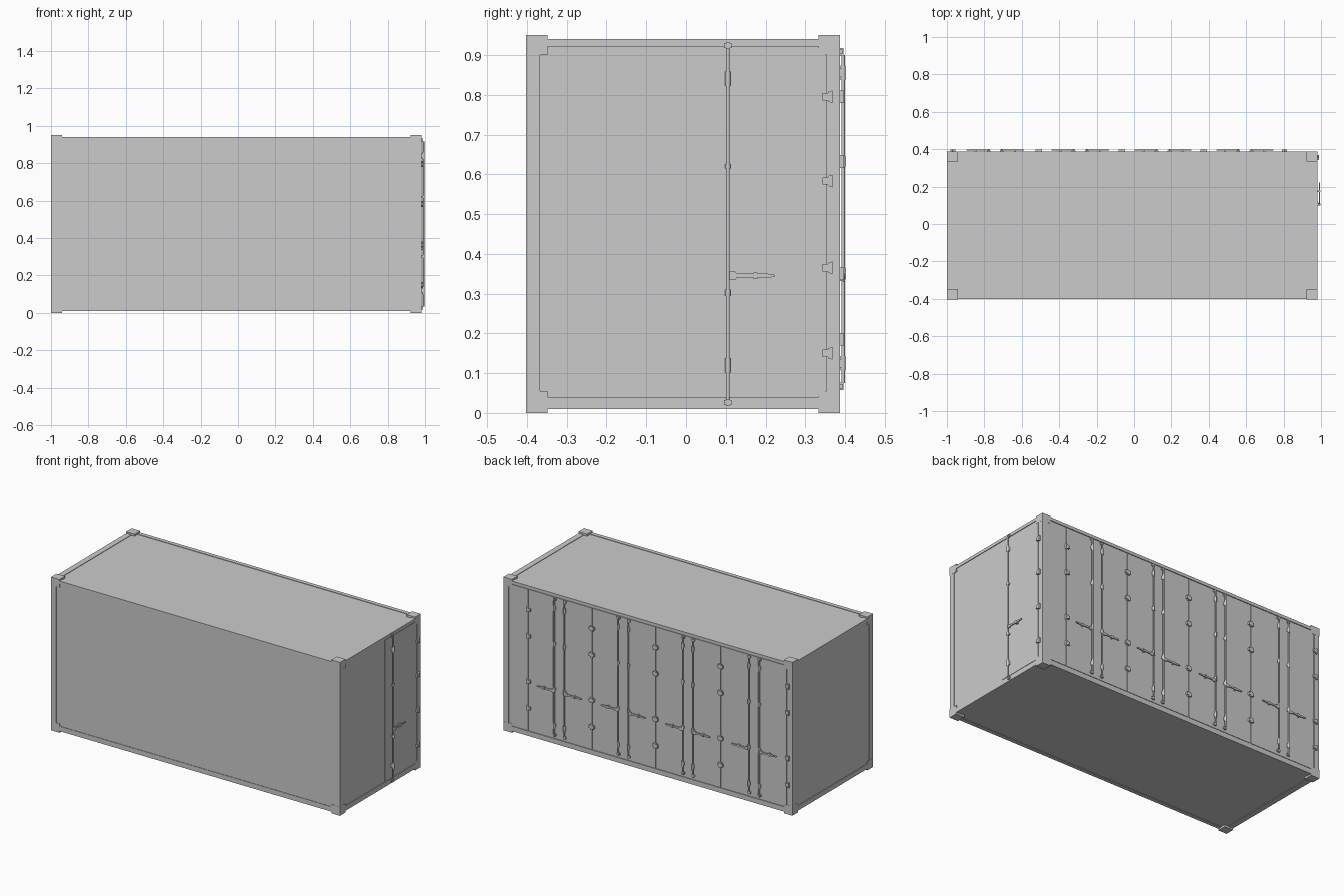
import bpy, bmesh, math
from mathutils import Matrix, Vector

if "Cube" in bpy.data.objects:
    bpy.data.objects.remove(bpy.data.objects["Cube"])

# Overall limits of the frame
X0, X1, Y0, Y1, Z0, Z1 = -1.0, 0.98, -0.402, 0.387, 0.01, 0.94


def add_box(bm, lo, hi, m=Matrix()):
    c = [(a + b) / 2 for a, b in zip(lo, hi)]
    s = [b - a for a, b in zip(lo, hi)]
    bmesh.ops.create_cube(bm, size=1, matrix=m @ Matrix.Translation(c) @ Matrix.Diagonal((*s, 1)))


def add_cyl(bm, u, n, z0, z1, r, m, sides=12):
    bmesh.ops.create_cone(bm, cap_ends=True, segments=sides, radius1=r, radius2=r, depth=z1 - z0,
                          matrix=m @ Matrix.Translation((u, n, (z0 + z1) / 2)))


def add_plate(bm, pts, n0, n1, m):
    # extrude a (u, z) outline away from a wall
    a = [bm.verts.new(m @ Vector((u, n0, z))) for u, z in pts]
    b = [bm.verts.new(m @ Vector((u, n1, z))) for u, z in pts]
    bm.faces.new(a)
    bm.faces.new(b[::-1])
    for i in range(len(pts)):
        j = (i + 1) % len(pts)
        bm.faces.new((a[j], a[i], b[i], b[j]))


def finish(name, bm, smooth=False):
    bmesh.ops.recalc_face_normals(bm, faces=bm.faces)
    me = bpy.data.meshes.new(name)
    bm.to_mesh(me)
    bm.free()
    ob = bpy.data.objects.new(name, me)
    bpy.context.collection.objects.link(ob)
    if smooth:
        bpy.context.view_layer.objects.active = ob
        ob.select_set(True)
        bpy.ops.object.shade_smooth_by_angle(angle=math.radians(40))
        ob.select_set(False)
    return ob


# Wall frames: u runs along the wall, n points out, z up
BACK = Matrix.Translation((0, Y1, 0))
RIGHT = Matrix(((0, 1, 0, X1), (1, 0, 0, 0), (0, 0, 1, 0), (0, 0, 0, 1)))

# Slightly recessed wall, roof and floor panels
bm = bmesh.new()
add_box(bm, (X0 + .003, Y0 + .003, Z0 + .003), (X1 - .004, Y1 - .005, Z1 - .003))
finish("container_walls", bm)

# Rails along every edge and upright corner posts
bm = bmesh.new()
for z0, z1 in ((Z0, .04), (.921, Z1)):
    for y0, y1 in ((Y0, Y0 + .025), (Y1 - .025, Y1)):
        add_box(bm, (X0 + .02, y0, z0), (X1 - .02, y1, z1))
    for x0, x1 in ((X0, X0 + .035), (X1 - .035, X1)):
        add_box(bm, (x0, Y0 + .02, z0), (x1, Y1 - .02, z1))
finish("edge_rails", bm)

bm = bmesh.new()
for x0, x1 in ((X0, X0 + .035), (X1 - .035, X1)):
    for y0, y1 in ((Y0, Y0 + .035), (Y1 - .034, Y1)):
        add_box(bm, (x0, y0, .02), (x1, y1, .93))
finish("corner_posts", bm)

# Corner castings, standing just proud of roof and floor
bm = bmesh.new()
for x0, x1 in ((X0 - .0005, X0 + .058), (X1 - .058, X1 + .0005)):
    for y0, y1 in ((Y0 - .0005, Y0 + .054), (Y1 - .054, Y1 + .0005)):
        add_box(bm, (x0, y0, 0), (x1, y1, .055))
        add_box(bm, (x0, y0, .9), (x1, y1, .95))
finish("corner_castings", bm)

# Four folding back doors, their fixed side panel, and the small end door
edges = [.945, .81, .372, -.065, -.51, -.962]
for i in range(5):
    bm = bmesh.new()
    add_box(bm, (edges[i + 1] + .003, -.02, .043), (edges[i] - .003, -.001, .918), BACK)
    finish("back_door_%d" % i if i else "back_fixed_panel", bm)
bm = bmesh.new()
add_box(bm, (.04, -.02, .043), (.349, -.001, .918), RIGHT)
finish("end_door", bm)

# Hinges: narrow leaf on the door flaring to a wider knuckle
OUTLINE = [(-.017, -.009), (-.004, -.009), (-.001, -.013), (.009, -.016),
           (.009, .016), (-.001, .013), (-.004, .009), (-.017, .009)]


def hinges(bm, m, u, levels, flip=1, depth=.01):
    for z in levels:
        add_plate(bm, [(u + flip * a, z + b) for a, b in OUTLINE], -.002, depth, m)


bm = bmesh.new()
back_levels = (.795, .632, .35, .185)
for u, flip in ((.808, 1), (.372, 1), (.372, -1), (-.065, 1), (-.065, -1),
                (-.51, 1), (-.51, -1), (-.972, -1)):
    hinges(bm, BACK, u, back_levels, flip)
finish("back_hinges", bm)
bm = bmesh.new()
hinges(bm, RIGHT, .36, (.795, .583, .365, .15))
finish("end_hinges", bm)


# Locking bar: rod, collars, end cams and a swing handle
def lock_bar(name, m, u, side, z0, z1, r, n, collars, handle_z):
    bm = bmesh.new()
    add_cyl(bm, u, n, z0, z1, r, m)
    for z, h in collars:
        add_cyl(bm, u, n, z - h, z + h, r * 1.35, m)
        add_box(bm, (u - .006, -.003, z - h * .6), (u + .006, n, z + h * .6), m)
    for z in (z0 - .008, z1 + .008):
        add_box(bm, (u - .01, -.003, z - .006), (u + .01, .006, z + .006), m)
        add_box(bm, (u - .005, -.003, z - .009), (u + .005, .009, z + .009), m)
    s, z = side, handle_z
    add_plate(bm, [(u, z - .01), (u + s * .02, z - .01), (u + s * .022, z - .005),
                   (u + s * .1, z - .005), (u + s * .118, z - .003), (u + s * .118, z + .003),
                   (u + s * .1, z + .005), (u + s * .022, z + .005), (u + s * .02, z + .01),
                   (u, z + .01)], n - .002, n + .003, m)
    # catch holding the handle against the door
    add_box(bm, (u + s * .07 - .005, -.003, z - .008), (u + s * .07 + .005, n + .005, z + .008), m)
    finish(name, bm, True)


for i, c in enumerate((.593, .155, -.288, -.742)):
    for s in (-1, 1):
        lock_bar("back_lock_bar_%d_%s" % (i, "right" if s < 0 else "left"), BACK, c + s * .035, s,
                 .075, .9, .0045, .008,
                 ((.855, .018), (.632, .014), (.35, .014), (.125, .018)), .34)
lock_bar("end_lock_bar", RIGHT, .105, 1, .034, .916, .005, .0115,
         ((.84, .018), (.62, .006), (.302, .008), (.12, .018)), .345)
